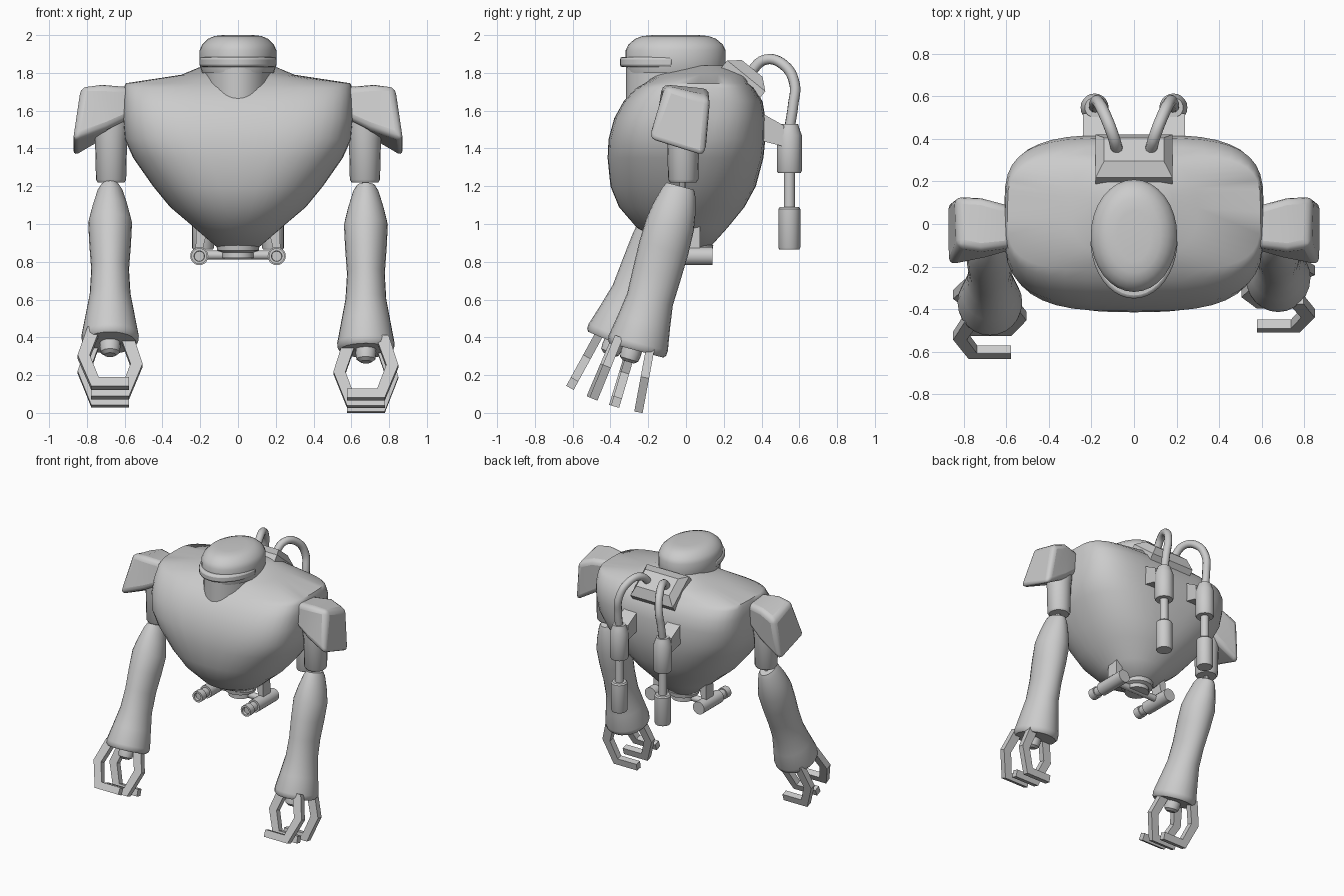
import bpy, bmesh
from math import sin, cos, pi, radians
from mathutils import Matrix, Vector

cube = bpy.data.objects.get("Cube")
if cube:
    bpy.data.objects.remove(cube)

ID = Matrix.Identity(4)


def move(x, y, z):
    return Matrix.Translation((x, y, z))


def rot_x(deg):
    return Matrix.Rotation(radians(deg), 4, 'X')


def finish(name, bm, matrix, angle=35):
    """Turn a bmesh into an object with consistent normals and shading."""
    bm.transform(matrix)
    bmesh.ops.recalc_face_normals(bm, faces=bm.faces)
    mesh = bpy.data.meshes.new(name)
    bm.to_mesh(mesh)
    bm.free()
    mesh.shade_smooth()
    mesh.set_sharp_from_angle(angle=radians(angle))
    obj = bpy.data.objects.new(name, mesh)
    bpy.context.collection.objects.link(obj)
    return obj


def bridge(name, loops, matrix=ID, angle=35):
    """Skin a stack of closed loops and cap both ends."""
    bm = bmesh.new()
    rings = [[bm.verts.new(p) for p in loop] for loop in loops]
    n = len(rings[0])
    for a, b in zip(rings, rings[1:]):
        for i in range(n):
            j = (i + 1) % n
            bm.faces.new((a[i], a[j], b[j], b[i]))
    bm.faces.new(rings[0])
    bm.faces.new(rings[-1])
    return finish(name, bm, matrix, angle)


def oval(z, rx, ry, cy=0, power=2, n=24):
    """Superellipse loop at height z."""
    def s(v):
        return abs(v) ** (2 / power) * (1 if v >= 0 else -1)
    ts = [2 * pi * i / n for i in range(n)]
    return [(rx * s(cos(t)), cy + ry * s(sin(t)), z) for t in ts]


def turned(name, profile, matrix=ID, n=20):
    """Round part from (z, radius) pairs."""
    return bridge(name, [oval(z, r, r, n=n) for z, r in profile], matrix)


def bevel(obj, width, segments=2):
    mod = obj.modifiers.new("Bevel", 'BEVEL')
    mod.width = width
    mod.segments = segments
    mod.limit_method = 'ANGLE'


# Torso: height, half width, front, back, squareness
torso = [
    (0.88, 0.115, -0.07, 0.13, 2.0), (0.98, 0.23, -0.26, 0.22, 2.1),
    (1.09, 0.36, -0.355, 0.31, 2.3), (1.2, 0.45, -0.40, 0.37, 2.5),
    (1.35, 0.555, -0.415, 0.41, 2.9), (1.45, 0.60, -0.41, 0.42, 3.2),
    (1.56, 0.61, -0.38, 0.42, 3.5), (1.65, 0.61, -0.33, 0.405, 3.7),
    (1.72, 0.605, -0.265, 0.36, 3.8), (1.745, 0.595, -0.22, 0.33, 3.8),
    (1.79, 0.30, -0.16, 0.31, 2.6), (1.84, 0.18, 0.02, 0.22, 2.2),
]
bridge("torso", [oval(z, w, (b - f) / 2, (f + b) / 2, p, 40)
                 for z, w, f, b, p in torso], angle=50)

# Neck, head and brow band
HEAD_Y = -0.055
bridge("neck", [oval(z, 0.175, 0.262, HEAD_Y, n=32) for z in (1.55, 1.85)])
head = [(1.8, 0.19, 0.255), (1.84, 0.203, 0.264), (1.92, 0.203, 0.264),
        (1.95, 0.19, 0.25), (1.98, 0.16, 0.215), (1.995, 0.125, 0.175),
        (2.0, 0.08, 0.12)]
bridge("head", [oval(z, rx, ry, HEAD_Y, n=32) for z, rx, ry in head], angle=45)
arc = [pi + pi * i / 20 for i in range(21)]
band = bridge("brow_band", [[(0.205 * cos(t), HEAD_Y - 0.015 + 0.28 * sin(t), z)
                             for t in arc] for z in (1.83, 1.885)])
bevel(band, 0.015)

# Back vent box, tilted to the rear
vent = [(0, 0.18, 0.13), (0.07, 0.18, 0.13), (0.12, 0.14, 0.07)]
bridge("vent_box", [[(-w, -d, z), (w, -d, z), (w, d, z), (-w, d, z)]
                    for z, w, d in vent],
       move(0, 0.275, 1.73) @ rot_x(-39), 20)

# Waist plate and crossbar
turned("waist_plate", [(0.82, 0.085), (0.85, 0.085), (0.86, 0.11), (0.89, 0.115)],
       move(0, 0.03, 0))
turned("waist_crossbar", [(-0.2, 0.024), (0.2, 0.024)],
       move(0, 0.03, 0.835) @ Matrix.Rotation(pi / 2, 4, 'Y'), 12)


def hose(name, points, radius):
    curve = bpy.data.curves.new(name, 'CURVE')
    curve.dimensions = '3D'
    curve.bevel_depth = radius
    curve.bevel_resolution = 3
    curve.resolution_u = 6
    curve.use_fill_caps = True
    spline = curve.splines.new('BEZIER')
    spline.bezier_points.add(len(points) - 1)
    for bp, co in zip(spline.bezier_points, points):
        bp.co = co
        bp.handle_left_type = bp.handle_right_type = 'AUTO'
    bpy.context.collection.objects.link(bpy.data.objects.new(name, curve))


def slab(name, profile, thickness, matrix=ID):
    """Flat plate: an x-z outline given thickness along y."""
    h = thickness / 2
    return bridge(name, [[(x, y, z) for x, z in profile] for y in (-h, h)],
                  matrix, 20)


# Forearm: drop from elbow, half width, half depth
forearm = [(0.0, 0.05, 0.075), (0.03, 0.068, 0.09), (0.12, 0.095, 0.115),
           (0.21, 0.116, 0.13), (0.34, 0.11, 0.134), (0.48, 0.1, 0.13),
           (0.62, 0.108, 0.125), (0.74, 0.13, 0.142), (0.86, 0.152, 0.162),
           (0.885, 0.15, 0.16), (0.9, 0.138, 0.148)]
claw = [(0.05, -0.86), (0.12, -0.86), (0.172, -1.03), (0.1, -1.217),
        (-0.1, -1.217), (-0.1, -1.165), (0.06, -1.165), (0.108, -1.03)]
pad_outer = [(0.83, -0.1, 1.735), (0.84, 0.13, 1.66),
             (0.875, 0.105, 1.345), (0.875, -0.205, 1.445)]
pad_inner = [(0.57, -0.11, 1.725), (0.57, 0.08, 1.715),
             (0.57, 0.08, 1.56), (0.57, -0.12, 1.56)]

for side, label in ((1, "left"), (-1, "right")):
    mirror = Matrix.Scale(side, 4, (1, 0, 0))

    # Shoulder pad and upper arm
    mid = [(0.7, p.y, p.z) for p in
           (Vector(a).lerp(Vector(b), 0.5) for a, b in zip(pad_inner, pad_outer))]
    mid[0], mid[1] = (0.72, -0.125, 1.74), (0.72, 0.125, 1.715)
    pad = bridge(label + "_shoulder_pad", [pad_inner, mid, pad_outer], mirror)
    bevel(pad, 0.035, 3)
    turned(label + "_upper_arm",
           [(1.22, 0.07), (1.235, 0.08), (1.45, 0.085), (1.52, 0.095), (1.64, 0.09)],
           mirror @ move(0.672, -0.015, 0))
    turned(label + "_elbow_pin", [(1.15, 0.018), (1.25, 0.018)],
           mirror @ move(0.675, -0.02, 0), 10)

    # Forearm hangs from the elbow; the right one swings further forward
    extra = 0 if side > 0 else 1
    elbow = mirror @ move(0.677, -0.03, 1.2)
    arm = elbow @ rot_x(-15 - 8 * extra)
    bridge(label + "_forearm", [oval(-d, w, t) for d, w, t in forearm], arm, 40)
    hand_tilt = 16.5 + 6.5 * extra
    turned(label + "_wrist", [(-0.97, 0.03), (-0.955, 0.05), (-0.92, 0.055), (-0.85, 0.05)],
           elbow @ rot_x(-hand_tilt))

    # Two outer claws with an opposing thumb between them
    for part, fan, flip in (("front_claw", 5.7, 1), ("thumb", 0, -1),
                            ("back_claw", -6, 1)):
        slab(label + "_" + part, claw, 0.045,
             elbow @ rot_x(-hand_tilt - fan) @ Matrix.Scale(flip, 4, (1, 0, 0)))

    # Back canister with hose, rod, weight and bracket
    can = mirror @ move(0.185, 0.547, 0)
    turned(label + "_canister",
           [(1.27, 0.06), (1.28, 0.066), (1.47, 0.066), (1.51, 0.052), (1.53, 0.046)], can)
    turned(label + "_rod", [(1.07, 0.03), (1.28, 0.03)], can, 14)
    turned(label + "_lower_canister",
           [(0.865, 0.053), (0.875, 0.058), (1.08, 0.058), (1.09, 0.05)], can)
    slab(label + "_canister_bracket",
         [(0.36, 1.61), (0.52, 1.52), (0.52, 1.41), (0.36, 1.45)], 0.11,
         mirror @ move(0.185, 0, 0) @ Matrix.Rotation(pi / 2, 4, 'Z'))
    hose(label + "_hose",
         [(side * x, y, z) for x, y, z in
          ((0.075, 0.33, 1.79), (0.1, 0.42, 1.87), (0.14, 0.52, 1.84),
           (0.17, 0.575, 1.74), (0.182, 0.567, 1.63), (0.185, 0.547, 1.5))], 0.028)

    # Hip thruster under the waist, with a strut up to the torso
    turned(label + "_thruster",
           [(-0.14, 0.048), (0.1, 0.048), (0.1, 0.034), (0.15, 0.034),
            (0.15, 0.042), (0.2, 0.042), (0.2, 0.028), (0.18, 0.026)],
           mirror @ move(0.205, 0, 0.83) @ rot_x(90))
    slab(label + "_thruster_strut",
         [(0.19, 0.85), (0.225, 0.85), (0.22, 1.02), (0.15, 1.02)], 0.09,
         mirror @ move(0, 0.03, 0))
